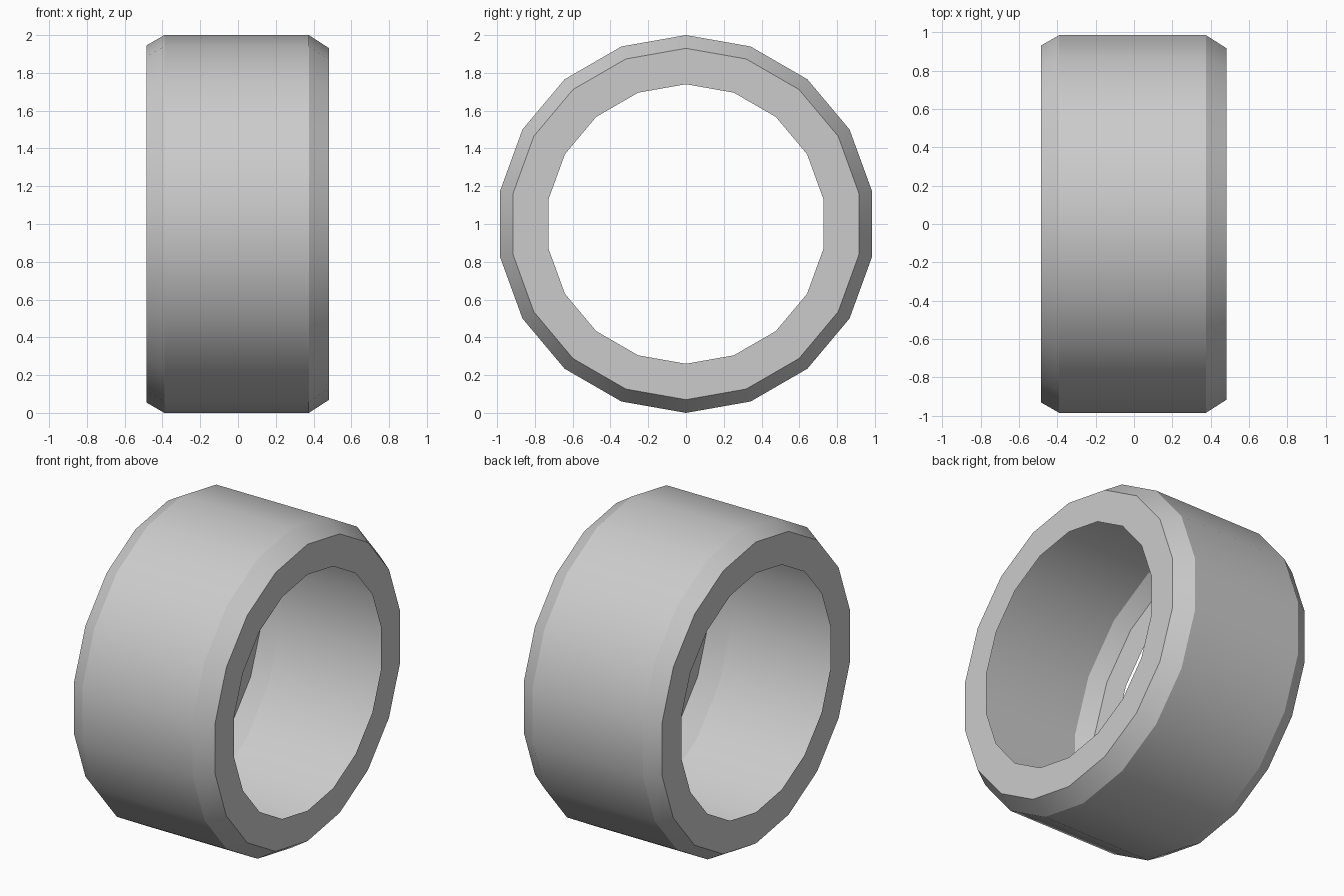
import bpy
import bmesh
from math import radians, sin, cos, tau

cube = bpy.data.objects.get("Cube")
if cube:
    bpy.data.objects.remove(cube)

SIDES = 18
# Hollow shell cross-section as (x, radius), from one hole edge to the other
PROFILE = [(-0.485, 0.75), (-0.485, 0.945), (-0.39, 1.0),
           (0.375, 1.0), (0.483, 0.93), (0.483, 0.74)]


def plain_material(name, colour):
    mat = bpy.data.materials.new(name)
    mat.use_nodes = True
    mat.diffuse_color = colour
    mat.node_tree.nodes["Principled BSDF"].inputs["Base Color"].default_value = colour
    return mat


def lathe_x(name, profile, sides, centre_z, mat):
    """Revolve an open profile around a line parallel to x."""
    bm = bmesh.new()
    rings = []
    for x, r in profile:
        rings.append([bm.verts.new((x, r * sin(tau * i / sides),
                                    centre_z + r * cos(tau * i / sides)))
                      for i in range(sides)])
    for a, b in zip(rings, rings[1:]):
        for i in range(sides):
            j = (i + 1) % sides
            bm.faces.new((a[i], a[j], b[j], b[i]))
    # Point the normals outward, away from the hollow
    bm.normal_update()
    wall = rings[2][0].link_faces[0]
    tread = next(f for f in bm.faces
                 if all(v in rings[2] or v in rings[3] for v in f.verts))
    middle = tread.calc_center_median()
    middle.z -= centre_z
    middle.x = 0
    if tread.normal.dot(middle) < 0:
        bmesh.ops.reverse_faces(bm, faces=bm.faces[:])
    mesh = bpy.data.meshes.new(name)
    bm.to_mesh(mesh)
    bm.free()
    mesh.materials.append(mat)
    obj = bpy.data.objects.new(name, mesh)
    bpy.context.collection.objects.link(obj)
    return obj


# Hollow tyre: tread, bevelled shoulders and flat side walls
grey = plain_material("light_grey", (0.6, 0.6, 0.6, 1))
tyre = lathe_x("tyre", PROFILE, SIDES, 1.0, grey)

# Round across the facets, crisp at the shoulders
bpy.ops.object.select_all(action="DESELECT")
tyre.select_set(True)
bpy.context.view_layer.objects.active = tyre
bpy.ops.object.shade_smooth_by_angle(angle=radians(25))
